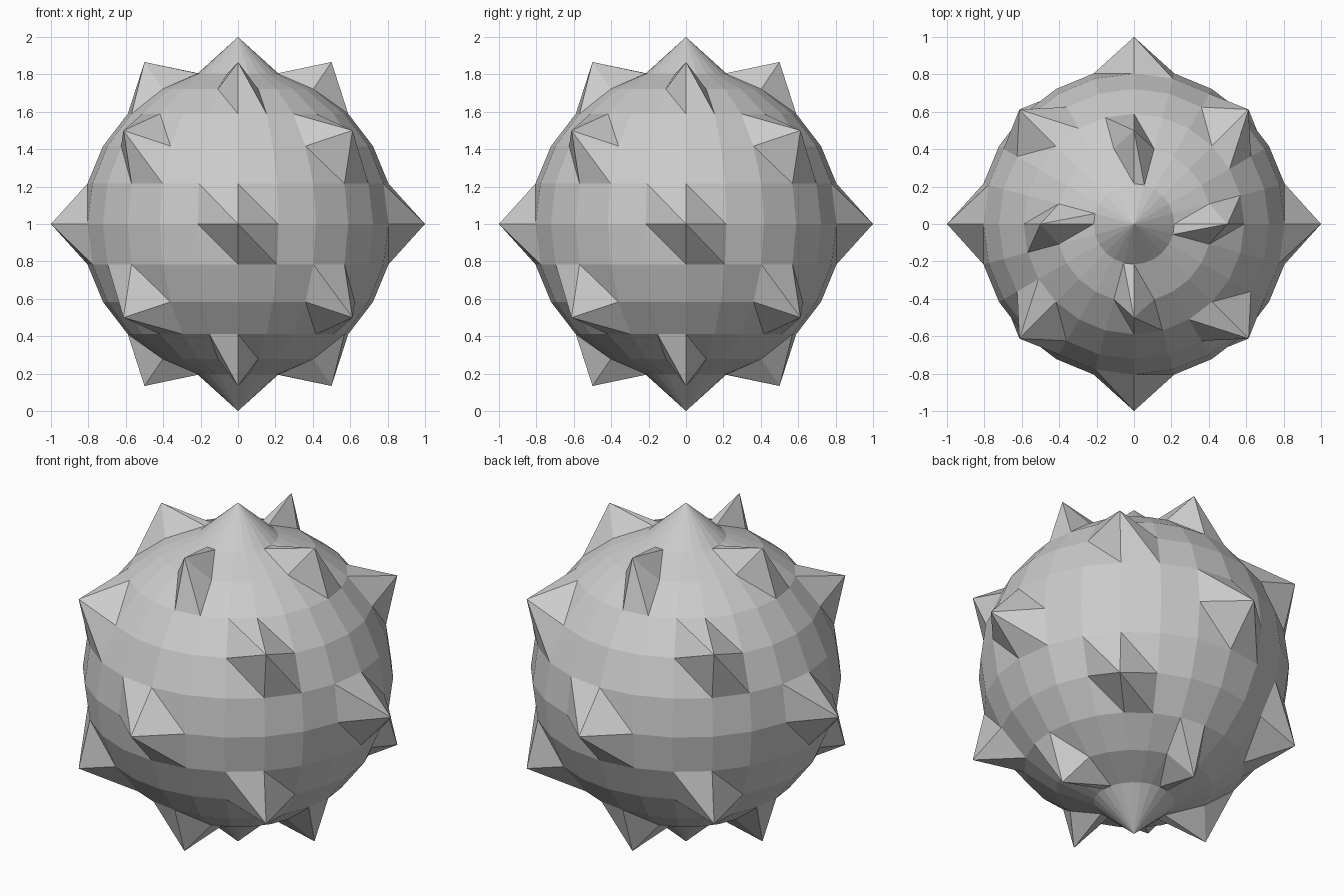
import bpy, bmesh
from math import sin, cos, radians

if "Cube" in bpy.data.objects:
    bpy.data.objects.remove(bpy.data.objects["Cube"])

SEGS, RINGS = 24, 12        # 15 degree steps both ways
BODY, TIP = 1 / 1.2, 1.0    # ball radius and spike radius

# spikes: elevation -> azimuth offset (every 90 degrees)
SPIKES = {0: 0, 30: 45, -30: 45, 60: 0, -60: 0}

bm = bmesh.new()


def point(elev, azim):
    spike = abs(elev) == 90 or (elev in SPIKES and azim % 90 == SPIKES[elev])
    r = TIP if spike else BODY
    e, a = radians(elev), radians(azim)
    return bm.verts.new((r * cos(e) * cos(a), r * cos(e) * sin(a), 1 + r * sin(e)))


# rings of the ball, with the spike vertices pulled outwards
bottom, top = point(-90, 0), point(90, 0)
rings = [[point(-90 + 15 * i, 15 * j) for j in range(SEGS)] for i in range(1, RINGS)]

for j in range(SEGS):
    k = (j + 1) % SEGS
    # pole cones
    bm.faces.new((bottom, rings[0][k], rings[0][j]))
    bm.faces.new((top, rings[-1][j], rings[-1][k]))
    # bands, each quad split from upper left to lower right
    for low, high in zip(rings, rings[1:]):
        bm.faces.new((high[j], low[j], low[k]))
        bm.faces.new((high[j], low[k], high[k]))

mesh = bpy.data.meshes.new("spiked_ball")
bm.to_mesh(mesh)
bm.free()
bpy.context.collection.objects.link(bpy.data.objects.new("spiked_ball", mesh))
